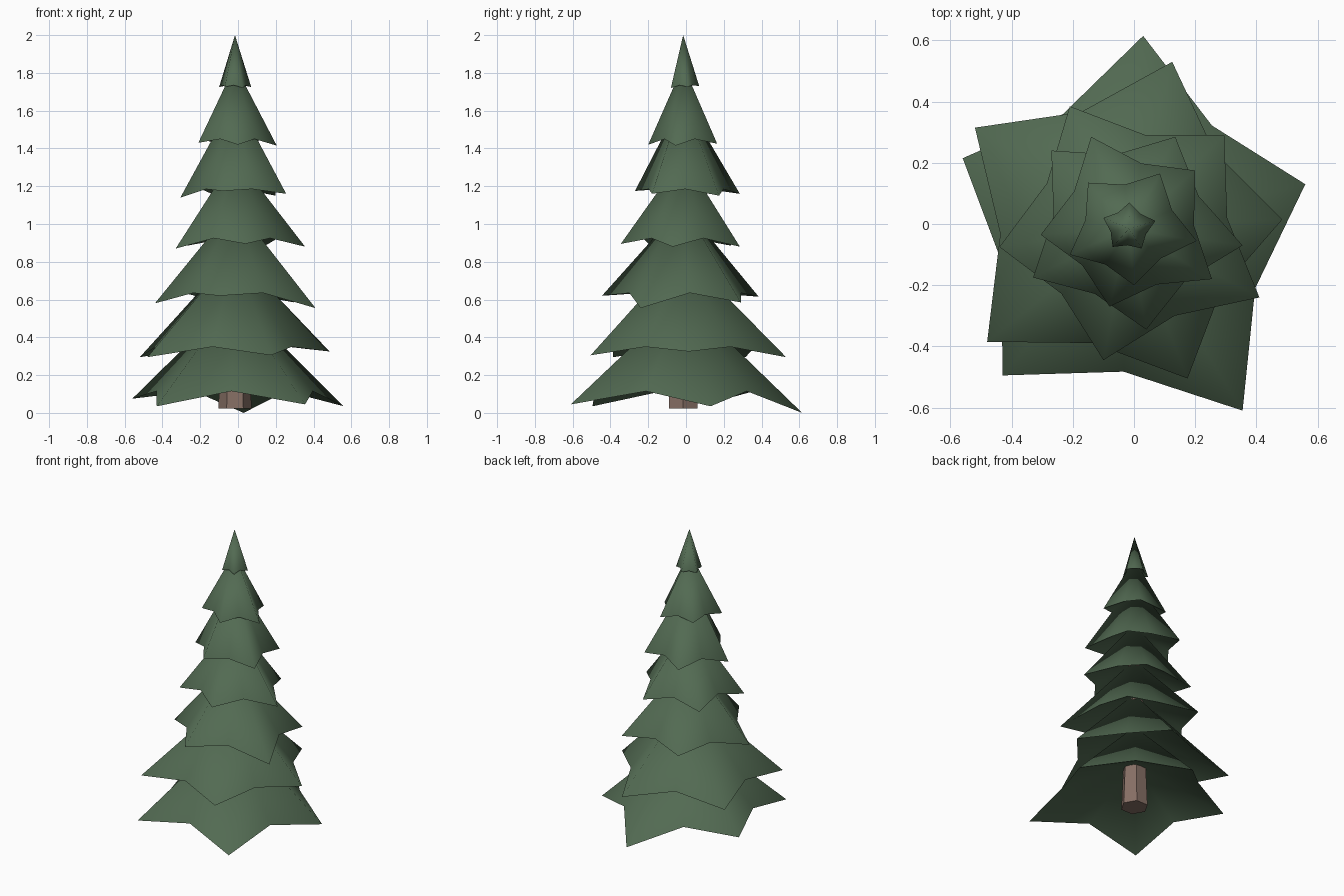
import bpy, bmesh
from math import pi
from mathutils import Vector, Matrix

AXIS = Vector((-0.016, -0.015, 0))


def material(name, rgb):
    m = bpy.data.materials.new(name)
    m.diffuse_color = (*rgb, 1)
    return m


def make_object(name, bm, mat, smooth):
    bmesh.ops.recalc_face_normals(bm, faces=bm.faces)
    for f in bm.faces:
        f.smooth = smooth
    mesh = bpy.data.meshes.new(name)
    bm.to_mesh(mesh)
    bm.free()
    mesh.materials.append(mat)
    ob = bpy.data.objects.new(name, mesh)
    bpy.context.collection.objects.link(ob)


green = material("needles", (0.085, 0.145, 0.085))
brown = material("bark", (0.24, 0.16, 0.13))

# Branch tiers: apex height, valley height, underside height, five drooping tips
tiers = [
    (0.61, 0.115, 0.33, [(0.03, 0.615, 0.0), (-0.56, 0.215, 0.075), (-0.43, -0.495, 0.035),
                         (0.355, -0.61, 0.045), (0.56, 0.13, 0.035)]),
    (0.85, 0.35, 0.57, [(0.125, 0.53, 0.295), (-0.52, 0.315, 0.295), (-0.48, -0.385, 0.295),
                        (0.175, -0.505, 0.305), (0.485, 0.015, 0.325)]),
    (1.10, 0.635, 0.82, [(0.295, 0.29, 0.585), (-0.21, 0.385, 0.615), (-0.44, -0.075, 0.58),
                         (-0.10, -0.445, 0.62), (0.41, -0.24, 0.555)]),
    (1.36, 0.925, 1.07, [(0.135, 0.285, 0.88), (-0.27, 0.24, 0.885), (-0.33, -0.175, 0.87),
                         (0.04, -0.345, 0.895), (0.355, -0.07, 0.88)]),
    (1.67, 1.185, 1.32, [(0.20, 0.175, 1.15), (-0.14, 0.285, 1.16), (-0.305, -0.035, 1.14),
                         (-0.08, -0.27, 1.175), (0.255, -0.18, 1.16)]),
    (1.84, 1.45, 1.54, [(0.085, 0.165, 1.425), (-0.15, 0.135, 1.435), (-0.21, -0.10, 1.43),
                        (0.0, -0.20, 1.42), (0.205, -0.055, 1.415)]),
    (2.0, 1.735, 1.78, [(0.07, 0.01, 1.725), (-0.015, 0.07, 1.73), (-0.10, 0.02, 1.725),
                        (-0.07, -0.075, 1.725), (0.025, -0.08, 1.72)]),
]

for n, (top, valley_z, under_z, tips) in enumerate(tiers, 1):
    bm = bmesh.new()
    apex = bm.verts.new(AXIS + Vector((0, 0, top)))
    under = bm.verts.new(AXIS + Vector((0, 0, under_z)))
    rim = []
    for i, tip in enumerate(tips):
        a, b = Vector(tip), Vector(tips[(i + 1) % 5])
        valley = AXIS.lerp((a + b) / 2, 0.87)
        valley.z = valley_z
        rim += [bm.verts.new(a), bm.verts.new(valley)]
    for i in range(10):
        a, b = rim[i], rim[(i + 1) % 10]
        bm.faces.new((apex, a, b))
        bm.faces.new((under, b, a))
        bm.edges.get((a, b)).smooth = False   # crisp rim
    make_object(f"branch_tier_{n}", bm, green, True)

# Tapered six-sided trunk running up inside the tiers
bm = bmesh.new()
bmesh.ops.create_cone(bm, cap_ends=True, segments=6, radius1=0.088, radius2=0.03, depth=1.4)
bmesh.ops.rotate(bm, verts=bm.verts, matrix=Matrix.Rotation(pi / 2, 3, 'Z'))
bmesh.ops.translate(bm, verts=bm.verts, vec=AXIS + Vector((0, 0, 0.722)))
make_object("trunk", bm, brown, False)
